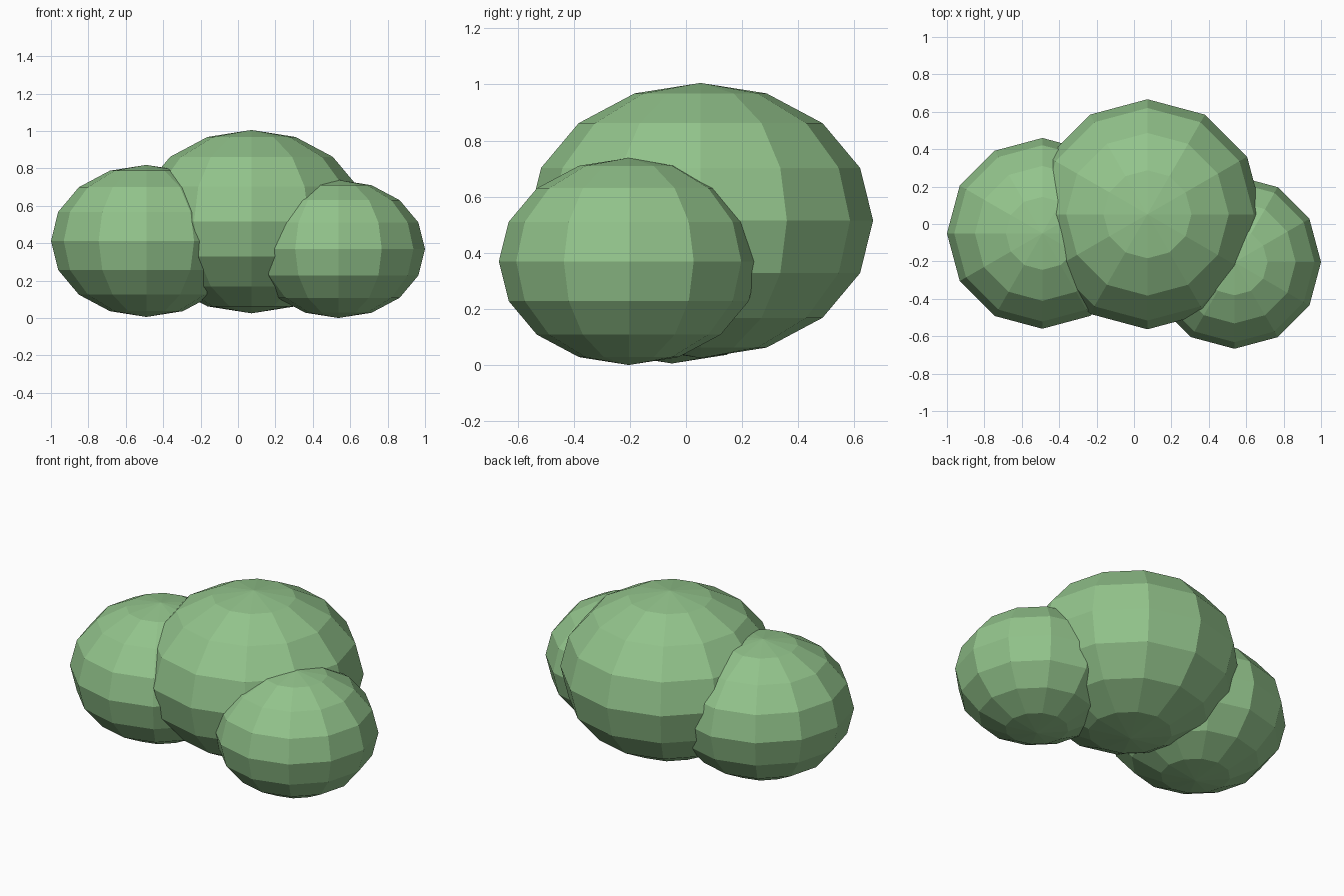
import bpy

# Remove the default object
cube = bpy.data.objects.get("Cube")
if cube:
    bpy.data.objects.remove(cube, do_unlink=True)

# Leaf colour
leaf = bpy.data.materials.new("leaf_green")
leaf.use_nodes = True
colour = (0.29, 0.55, 0.26, 1.0)
leaf.diffuse_color = colour
leaf.node_tree.nodes["Principled BSDF"].inputs["Base Color"].default_value = colour

SQUASH = 0.797  # height of each clump relative to its width


def clump(name, radius, centre):
    """One faceted, flattened ball of foliage."""
    bpy.ops.mesh.primitive_uv_sphere_add(segments=12, ring_count=8, radius=radius, location=centre)
    ball = bpy.context.object
    ball.name = name
    ball.scale.z = SQUASH
    bpy.ops.object.transform_apply(location=False, rotation=False, scale=True)
    ball.data.materials.append(leaf)
    bpy.ops.object.shade_flat()
    return ball


# Three overlapping clumps form the bush
clump("main_clump", 0.615, (0.072, 0.052, 0.515))
clump("right_clump", 0.51, (-0.49, -0.05, 0.412))
clump("left_clump", 0.463, (0.537, -0.204, 0.369))
